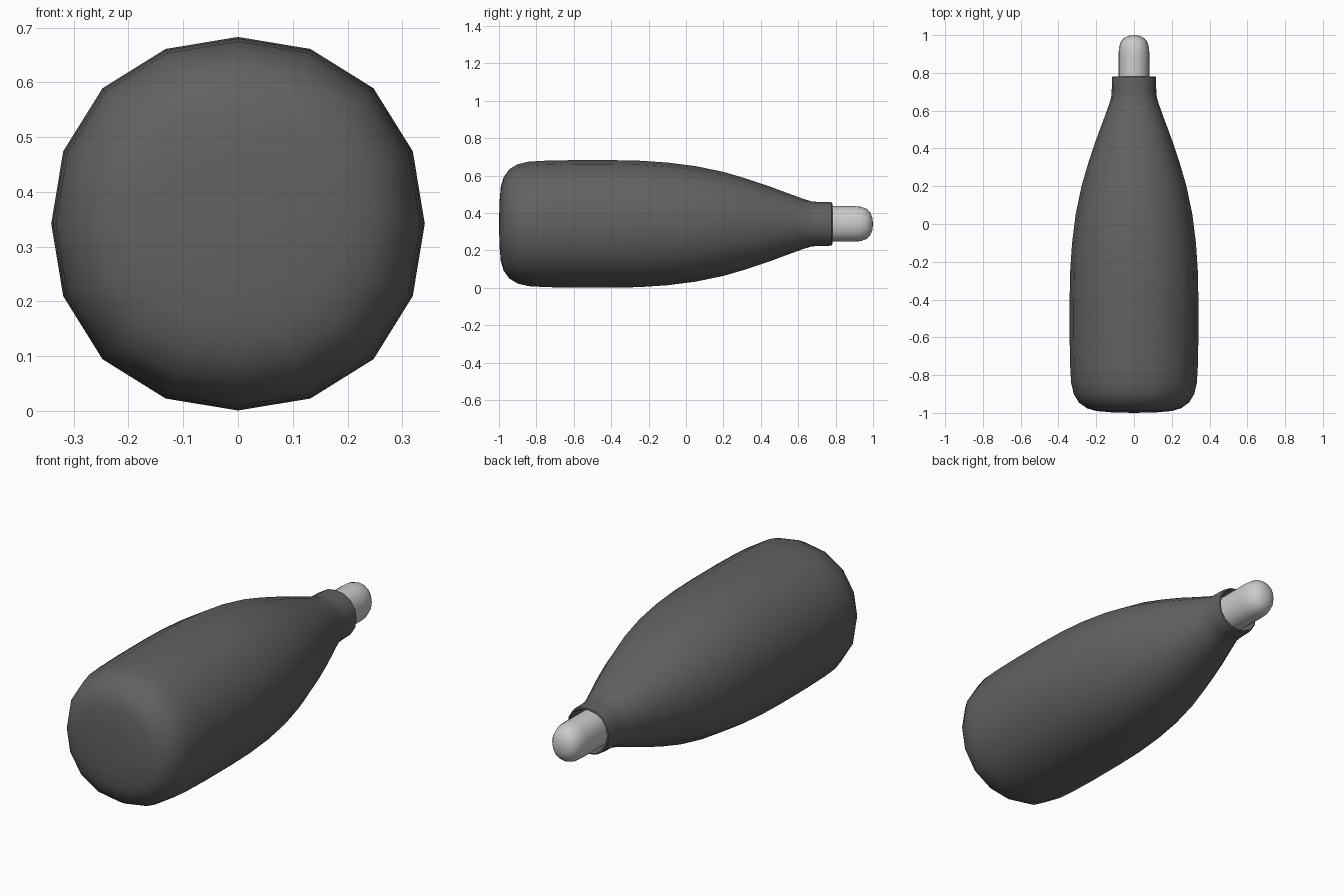
import bpy, bmesh
from math import sin, cos, pi

if "Cube" in bpy.data.objects:
    bpy.data.objects.remove(bpy.data.objects["Cube"])

CZ = 0.342  # height of the long axis


def lathe(name, profile, colour=None, sides=16, squash=1.0, bulge=0.026):
    """Revolve (y, radius) points around the Y axis; radius 0 makes a pole."""
    bm = bmesh.new()
    rings = []
    for y, r in profile:
        if r == 0:
            rings.append([bm.verts.new((0, y, CZ))])
            continue
        ring = []
        for i in range(sides):
            a = 2 * pi * i / sides
            k = r * (1 + bulge * (1 - cos(4 * a)) / 2)
            ring.append(bm.verts.new((k * squash * cos(a), y, CZ + k * sin(a))))
        rings.append(ring)
    for a, b in zip(rings, rings[1:]):
        for i in range(sides):
            j = (i + 1) % sides
            if len(a) == 1:
                bm.faces.new((a[0], b[i], b[j]))
            elif len(b) == 1:
                bm.faces.new((a[i], b[0], a[j]))
            else:
                bm.faces.new((a[i], b[i], b[j], a[j]))
    bmesh.ops.recalc_face_normals(bm, faces=bm.faces)
    me = bpy.data.meshes.new(name)
    bm.to_mesh(me)
    bm.free()
    ob = bpy.data.objects.new(name, me)
    bpy.context.collection.objects.link(ob)
    if colour:
        mat = bpy.data.materials.new(name + "_mat")
        mat.diffuse_color = colour
        mat.use_nodes = True
        mat.node_tree.nodes["Principled BSDF"].inputs["Base Color"].default_value = mat.diffuse_color
        me.materials.append(mat)
    bpy.ops.object.select_all(action='DESELECT')
    ob.select_set(True)
    bpy.context.view_layer.objects.active = ob
    bpy.ops.object.shade_smooth_by_angle(angle=pi / 4)
    return ob


# Bottle body with rounded base, tapering shoulder, neck collar and open mouth
lathe("bottle_body", [
    (-1.0, 0), (-0.997, 0.12), (-0.99, 0.2), (-0.975, 0.25), (-0.945, 0.292),
    (-0.9, 0.319), (-0.84, 0.333), (-0.75, 0.338), (-0.6, 0.341),
    (-0.4, 0.341), (-0.25, 0.338), (-0.1, 0.328), (0.05, 0.309),
    (0.2, 0.278), (0.32, 0.243), (0.44, 0.203), (0.55, 0.162),
    (0.63, 0.133), (0.67, 0.121), (0.7, 0.118), (0.765, 0.117),
    (0.779, 0.115), (0.782, 0.109), (0.775, 0.103), (0.7, 0.1), (0.62, 0.098), (0.62, 0),
], (0.12, 0.12, 0.12, 1))

# Rounded stopper, slightly flattened sideways
lathe("stopper", [
    (0.62, 0), (0.62, 0.095), (0.8, 0.095), (0.9, 0.095), (0.935, 0.092), (0.965, 0.081),
    (0.985, 0.062), (0.996, 0.035), (1.0, 0),
], squash=0.86)
